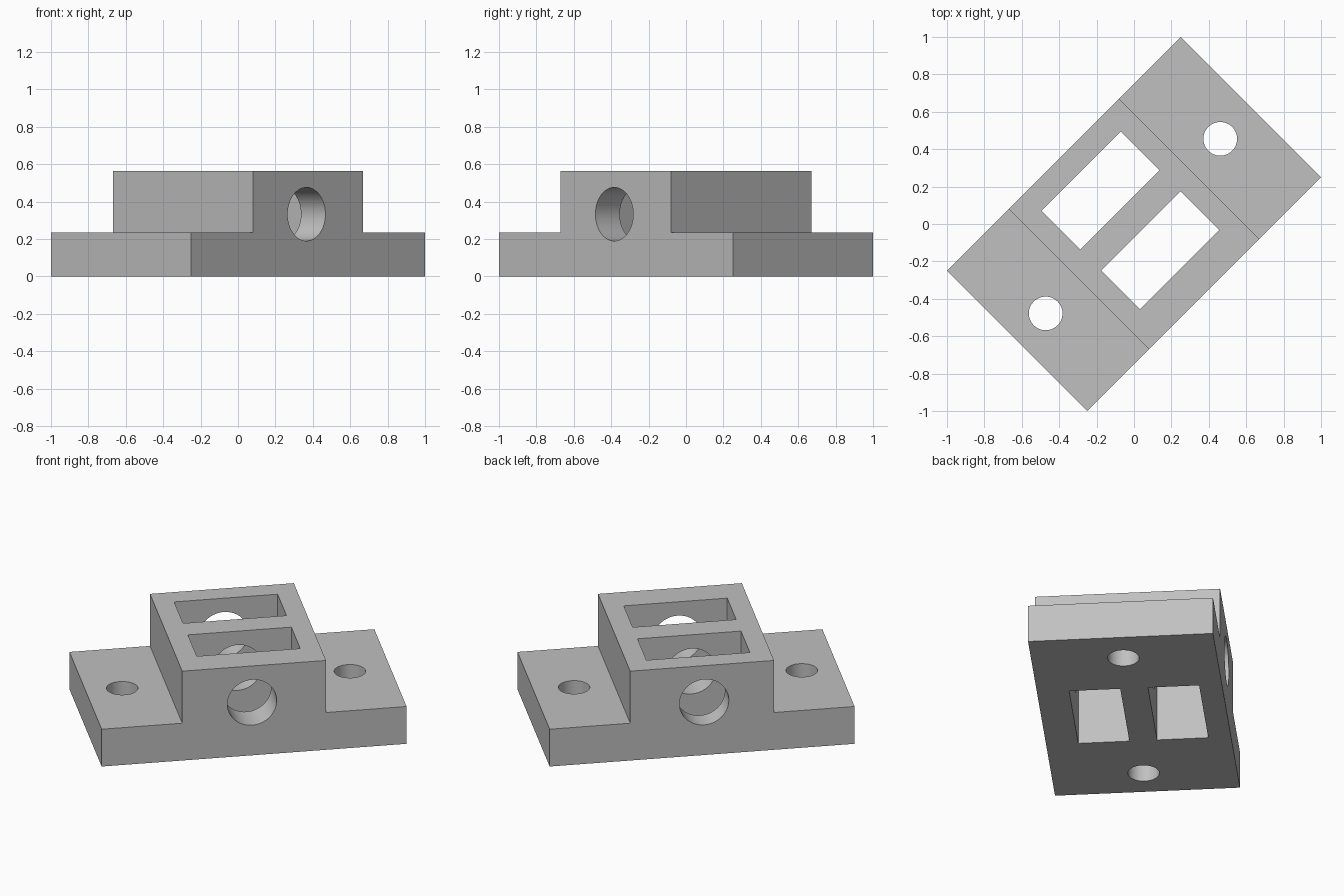
import bpy
import bmesh
import math
from mathutils import Matrix

cube = bpy.data.objects.get("Cube")
if cube:
    bpy.data.objects.remove(cube, do_unlink=True)

HALF_LENGTH, HALF_WIDTH = 0.884, 0.53
HALF_BLOCK, BASE_TOP, BLOCK_TOP = 0.417, 0.235, 0.563
CENTRE = -0.012  # holes share this slight offset along the length
TURN = Matrix.Rotation(math.radians(45), 4, "Z")

grey = bpy.data.materials.new("plain_grey")
grey.use_nodes = True
colour = (0.53, 0.53, 0.53, 1)
grey.diffuse_color = colour
grey.node_tree.nodes["Principled BSDF"].inputs["Base Color"].default_value = colour


def make_object(name, bm):
    bmesh.ops.recalc_face_normals(bm, faces=bm.faces)
    mesh = bpy.data.meshes.new(name)
    bm.to_mesh(mesh)
    bm.free()
    mesh.materials.append(grey)
    obj = bpy.data.objects.new(name, mesh)
    bpy.context.collection.objects.link(obj)
    obj.matrix_world = TURN
    return obj


def box_cutter(name, x, y, width, depth):
    bm = bmesh.new()
    bmesh.ops.create_cube(bm, size=1, matrix=Matrix.Translation((x, y, 0.3))
                          @ Matrix.Diagonal((width, depth, 2, 1)))
    return make_object(name, bm)


def round_cutter(name, location, radius, rotation=Matrix()):
    bm = bmesh.new()
    bmesh.ops.create_cone(bm, cap_ends=True, segments=64, radius1=radius,
                          radius2=radius, depth=2,
                          matrix=Matrix.Translation(location) @ rotation)
    return make_object(name, bm)


# Stepped body: side profile extruded across the width
right_side = [(HALF_LENGTH, 0), (HALF_LENGTH, BASE_TOP),
              (HALF_BLOCK, BASE_TOP), (HALF_BLOCK, BLOCK_TOP)]
profile = right_side + [(-x, z) for x, z in reversed(right_side)]
bm = bmesh.new()
face = bm.faces.new([bm.verts.new((x, -HALF_WIDTH, z)) for x, z in profile])
extruded = bmesh.ops.extrude_face_region(bm, geom=[face])["geom"]
bmesh.ops.translate(bm, vec=(0, 2 * HALF_WIDTH, 0),
                    verts=[v for v in extruded if isinstance(v, bmesh.types.BMVert)])
body = make_object("mounting_block", bm)

# Two pockets, two bolt holes and the cross bore
cutters = [
    box_cutter("back_pocket_cutter", 0, 0.253, 0.6, 0.293),
    box_cutter("front_pocket_cutter", 0, -0.199, 0.6, 0.293),
    round_cutter("cross_bore_cutter", (CENTRE, 0, 0.333), 0.143,
                 Matrix.Rotation(math.radians(90), 4, "X")),
]
for side, name in ((-1, "right_bolt_cutter"), (1, "left_bolt_cutter")):
    cutters.append(round_cutter(name, (CENTRE + side * 0.66, -0.004, 0.3), 0.09))

bpy.context.view_layer.objects.active = body
for cutter in cutters:
    cut = body.modifiers.new(cutter.name, "BOOLEAN")
    cut.operation, cut.solver, cut.object = "DIFFERENCE", "EXACT", cutter
    bpy.ops.object.modifier_apply(modifier=cut.name)
for cutter in cutters:
    bpy.data.objects.remove(cutter, do_unlink=True)

# Smooth bores with crisp edges
bpy.ops.object.select_all(action="DESELECT")
body.select_set(True)
bpy.ops.object.shade_smooth_by_angle(angle=math.radians(30))
